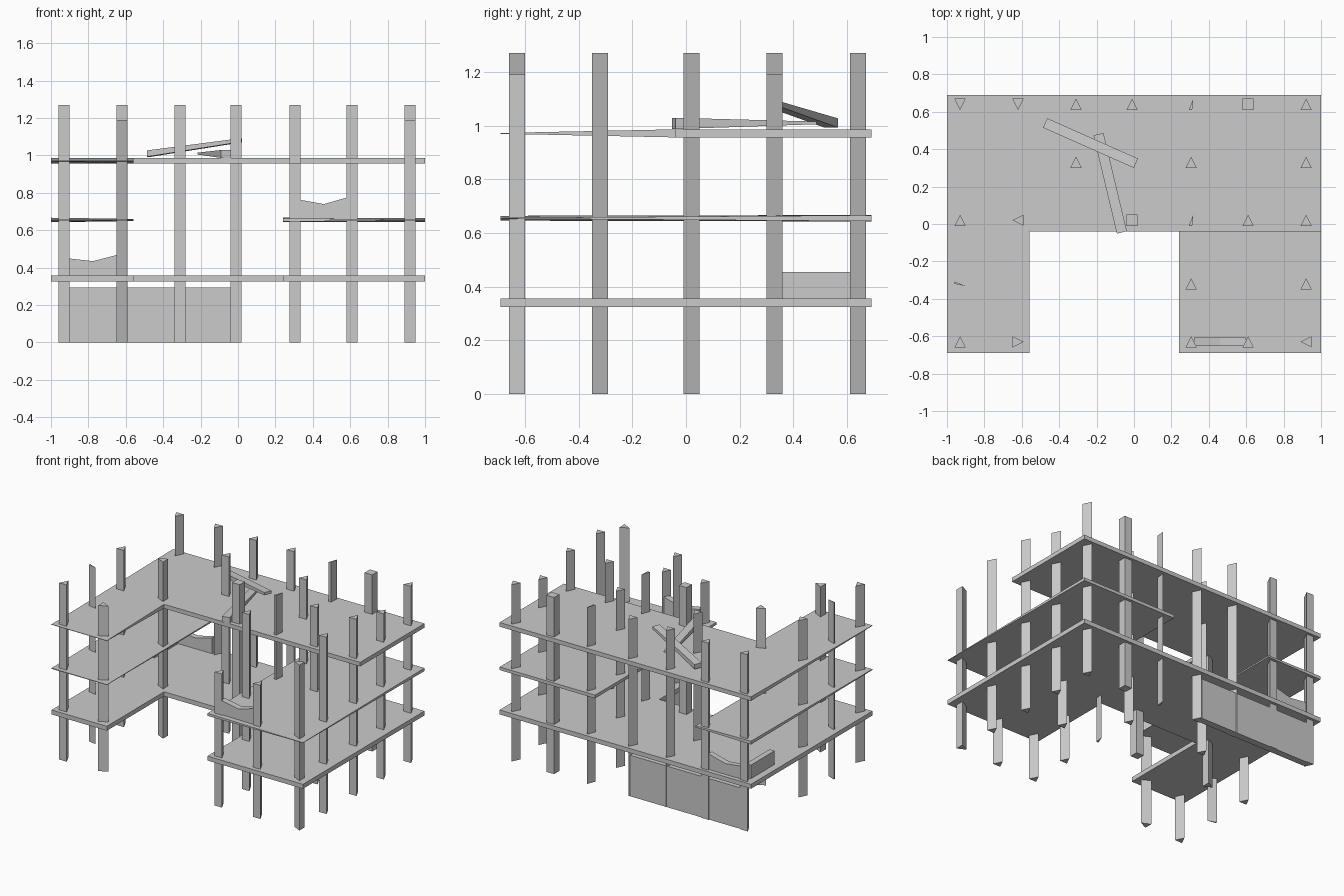
import bpy, bmesh
from mathutils import Vector

if "Cube" in bpy.data.objects:
    bpy.data.objects.remove(bpy.data.objects["Cube"])


def make(name, verts, faces):
    me = bpy.data.meshes.new(name)
    me.from_pydata(verts, [], faces)
    bm = bmesh.new()
    bm.from_mesh(me)
    bmesh.ops.remove_doubles(bm, verts=bm.verts, dist=1e-5)
    bmesh.ops.recalc_face_normals(bm, faces=bm.faces)
    bm.to_mesh(me)
    bm.free()
    ob = bpy.data.objects.new(name, me)
    bpy.context.collection.objects.link(ob)
    return ob


def loft(name, low, high):
    """Solid between two matching 3D loops."""
    n = len(low)
    faces = [tuple(range(n))[::-1], tuple(range(n, 2 * n))]
    faces += [(i, (i + 1) % n, n + (i + 1) % n, n + i) for i in range(n)]
    return make(name, low + high, faces)


def slab(name, outline, z, thick):
    """Flat plate; thick gives the thickness at each outline point."""
    if not isinstance(thick, list):
        thick = [thick] * len(outline)
    low = [(x, y, z - t / 2) for (x, y), t in zip(outline, thick)]
    high = [(x, y, z + t / 2) for (x, y), t in zip(outline, thick)]
    return loft(name, low, high)


def wall(name, a, b, z0, tops, thick):
    """Broken wall from a to b with a jagged top."""
    a, b = Vector(a), Vector(b)
    d = (b - a).normalized()
    side = Vector((-d.y, d.x)) * thick / 2
    n = len(tops)
    pts = [(a, z0)] + [(a.lerp(b, i / (n - 1)), t) for i, t in enumerate(tops)] + [(b, z0)]
    return loft(name, [(*(p - side), z) for p, z in pts], [(*(p + side), z) for p, z in pts])


X0, X1, Y0, Y1 = -1.0, 1.0, -0.69, 0.69     # footprint
NL, NR, NY = -0.56, 0.24, -0.04             # courtyard notch

# Floors
slab("first_floor", [(X0, Y0), (NL, Y0), (NL, NY), (NR, NY), (NR, Y0), (X1, Y0),
                     (X1, Y1), (X0, Y1)], 0.341, 0.032)
slab("second_floor_left", [(X0, Y0), (NL, Y0), (NL, Y1), (X0, Y1)], 0.655,
     [0.006, 0.003, 0.012, 0.024])
slab("second_floor_right", [(NR, Y0), (X1, Y0), (X1, Y1), (NR, Y1)], 0.655,
     [0.018, 0.003, 0.022, 0.024])
slab("third_floor", [(X0, Y0), (NL, Y0), (NL, NY), (X1, NY), (X1, Y1), (X0, Y1)], 0.971,
     [0.003, 0.003, 0.03, 0.03, 0.03, 0.03])

# Column cross-sections
R = 0.03
SHAPES = {
    "up": [(-R, -R), (R, -R), (0, R)],
    "down": [(-R, R), (0, -R), (R, R)],
    "left": [(-R, 0), (R, -R), (R, R)],
    "right": [(R, 0), (-R, R), (-R, -R)],
    "square": [(-R, -R), (R, -R), (R, R), (-R, R)],
    "sliver": [(-0.012, -R), (0.006, -R), (0.012, R)],
    "flat_sliver": [(-R, 0.0), (R, -0.012), (-R, 0.012)],
}
T, LOW, MID = 1.27, 1.19, 0.96
# Columns: x, y, shape, top height
columns = [
    (-0.93, 0.64, "down", T), (-0.62, 0.64, "down", T), (-0.31, 0.64, "up", T),
    (-0.01, 0.64, "up", T), (0.305, 0.64, "sliver", T), (0.61, 0.64, "square", T),
    (0.92, 0.64, "up", T),
    (-0.31, 0.33, "up", T), (0.305, 0.33, "up", T), (0.92, 0.33, "up", LOW),
    (-0.93, 0.02, "up", T), (-0.62, 0.02, "left", T), (-0.01, 0.02, "square", T),
    (0.305, 0.02, "sliver", T), (0.61, 0.02, "up", T), (0.92, 0.02, "up", T),
    (-0.93, -0.32, "flat_sliver", T), (0.305, -0.32, "up", T), (0.92, -0.32, "up", T),
    (-0.93, -0.63, "up", T), (-0.62, -0.63, "right", LOW), (0.305, -0.63, "up", MID),
    (0.61, -0.63, "up", MID), (0.92, -0.63, "left", LOW),
]
for i, (x, y, kind, top) in enumerate(columns):
    sec = SHAPES[kind]
    loft(f"column_{i + 1}", [(x + u, y + v, 0.0) for u, v in sec],
         [(x + u, y + v, top) for u, v in sec])

# Ground floor back wall and broken wall remnants
wall("ground_wall", (-0.92, 0.64), (-0.02, 0.64), 0.0, [0.295, 0.295], 0.05)
wall("corner_wall_back", (-0.91, 0.64), (-0.64, 0.64), 0.355, [0.45, 0.435, 0.47], 0.04)
wall("corner_wall_side", (-0.93, 0.35), (-0.93, 0.62), 0.355, [0.455, 0.455], 0.04)
wall("front_wall", (0.32, -0.63), (0.60, -0.63), 0.655, [0.765, 0.74, 0.78], 0.045)


def beam(name, a, b, width, ta, tb):
    """Fallen beam along a-b, thickness changing from ta to tb."""
    a, b = Vector(a), Vector(b)
    d = b - a
    s = Vector((-d.y, d.x, 0)).normalized() * width / 2
    def ring(p, t):
        h = Vector((0, 0, t / 2))
        return [tuple(p + v) for v in (-s - h, s - h, s + h, -s + h)]
    return loft(name, ring(a, ta), ring(b, tb))


# Fallen beams on the third floor
beam("fallen_beam_long", (-0.475, 0.54, 1.01), (0.01, 0.325, 1.08), 0.055, 0.034, 0.02)
beam("fallen_beam_short", (-0.19, 0.48, 1.01), (-0.065, -0.045, 1.008), 0.055, 0.01, 0.042)
